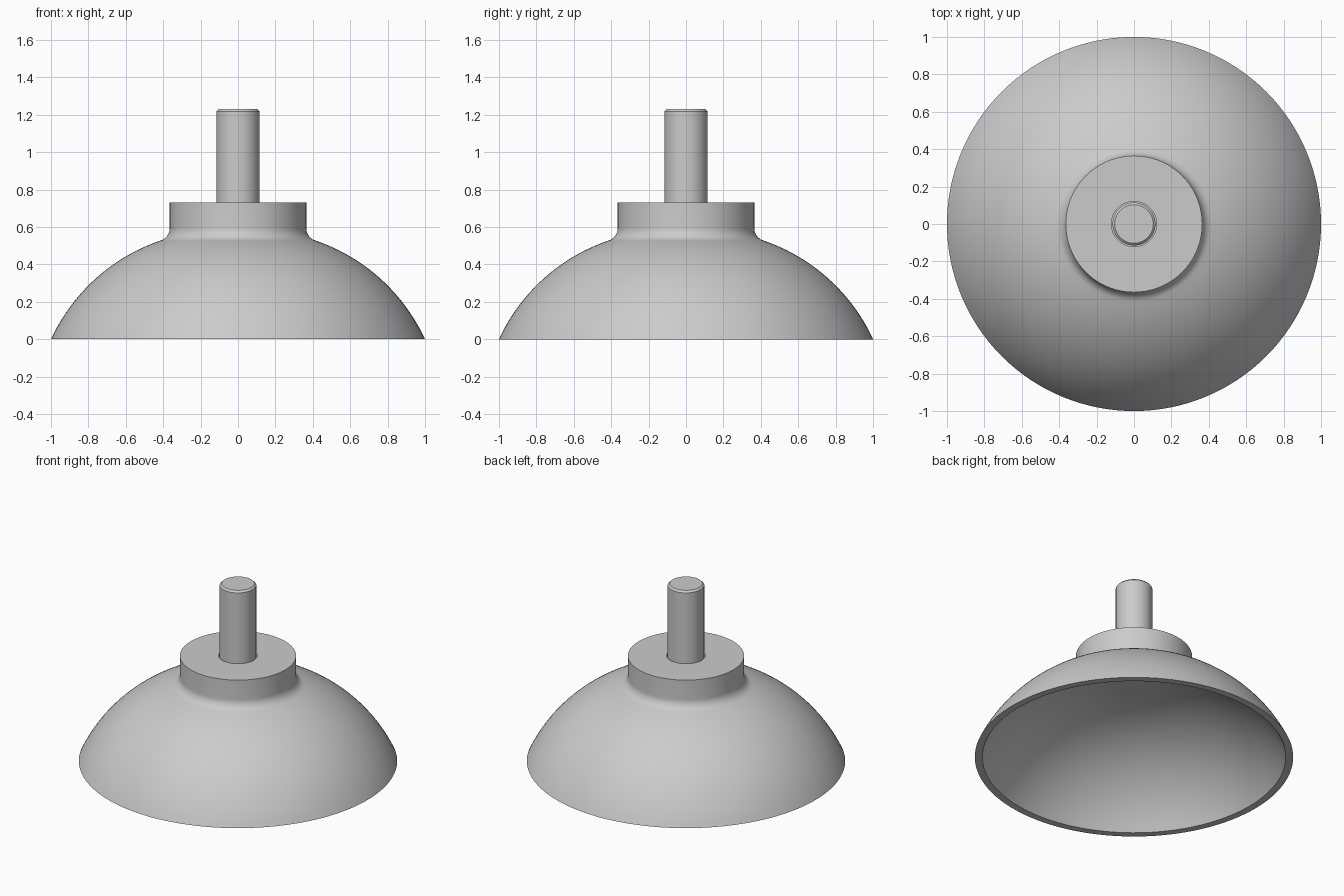
import bpy, bmesh, math

cube = bpy.data.objects.get("Cube")
if cube:
    bpy.data.objects.remove(cube, do_unlink=True)

GREY = (0.6, 0.6, 0.6, 1)
grey = bpy.data.materials.new("plain_grey")
grey.use_nodes = True
grey.diffuse_color = GREY
grey.node_tree.nodes["Principled BSDF"].inputs["Base Color"].default_value = GREY


def arc(cx, cz, r, a0, a1, n):
    """Points (radius, height) along an arc, angles in radians."""
    return [(cx + r * math.cos(a0 + (a1 - a0) * i / n),
             cz + r * math.sin(a0 + (a1 - a0) * i / n)) for i in range(n + 1)]


def lathe(name, profile, steps=128):
    """Spin a profile about the z axis."""
    bm = bmesh.new()
    verts = [bm.verts.new((r, 0, z)) for r, z in profile]
    edges = [bm.edges.new(pair) for pair in zip(verts, verts[1:])]
    bmesh.ops.spin(bm, geom=verts + edges, axis=(0, 0, 1), cent=(0, 0, 0),
                   angle=math.tau, steps=steps)
    bmesh.ops.remove_doubles(bm, verts=bm.verts, dist=1e-5)
    bmesh.ops.recalc_face_normals(bm, faces=bm.faces)
    mesh = bpy.data.meshes.new(name)
    bm.to_mesh(mesh)
    bm.free()
    mesh.materials.append(grey)
    obj = bpy.data.objects.new(name, mesh)
    bpy.context.collection.objects.link(obj)
    bpy.ops.object.select_all(action="DESELECT")
    obj.select_set(True)
    bpy.context.view_layer.objects.active = obj
    bpy.ops.object.shade_smooth_by_angle(angle=math.radians(30))
    return obj


# Dome arc, rim, collar and stud sizes
dome_r, dome_x = 1.0, 0.092
rim_outer, rim_inner = 1.0, 0.953
collar_r, collar_top, fillet = 0.365, 0.73, 0.07
stud_r, stud_top, chamfer = 0.115, 1.23, 0.012
hole_r, hole_floor = 0.121, 0.65

# Outer and inner arcs share a radius, so the wall thickens upward
outer_z = -math.sqrt(dome_r ** 2 - (rim_outer - dome_x) ** 2)
inner_z = -math.sqrt(dome_r ** 2 - (rim_inner - dome_x) ** 2)
outer_start = math.atan2(-outer_z, rim_outer - dome_x)
inner_start = math.atan2(-inner_z, rim_inner - dome_x)

# Fillet tangent to both the dome and the collar wall
fillet_x = collar_r + fillet
fillet_z = outer_z + math.sqrt((dome_r + fillet) ** 2 - (fillet_x - dome_x) ** 2)
meet = math.atan2(fillet_z - outer_z, fillet_x - dome_x)

# Hollow cup with its collar and a socket for the stud
profile = [(0, inner_z + dome_r)]
profile += arc(dome_x, inner_z, dome_r, math.pi / 2, inner_start, 28)
profile += arc(dome_x, outer_z, dome_r, outer_start, meet, 24)
profile += arc(fillet_x, fillet_z, fillet, meet + math.pi, math.pi, 10)[1:]
profile += [(collar_r, collar_top), (hole_r, collar_top),
            (hole_r, hole_floor), (0, hole_floor)]
lathe("suction_cup", profile)

# Stud with a chamfered tip
lathe("stud", [(0, hole_floor), (stud_r, hole_floor),
               (stud_r, stud_top - chamfer), (stud_r - chamfer, stud_top),
               (0, stud_top)], 64)
